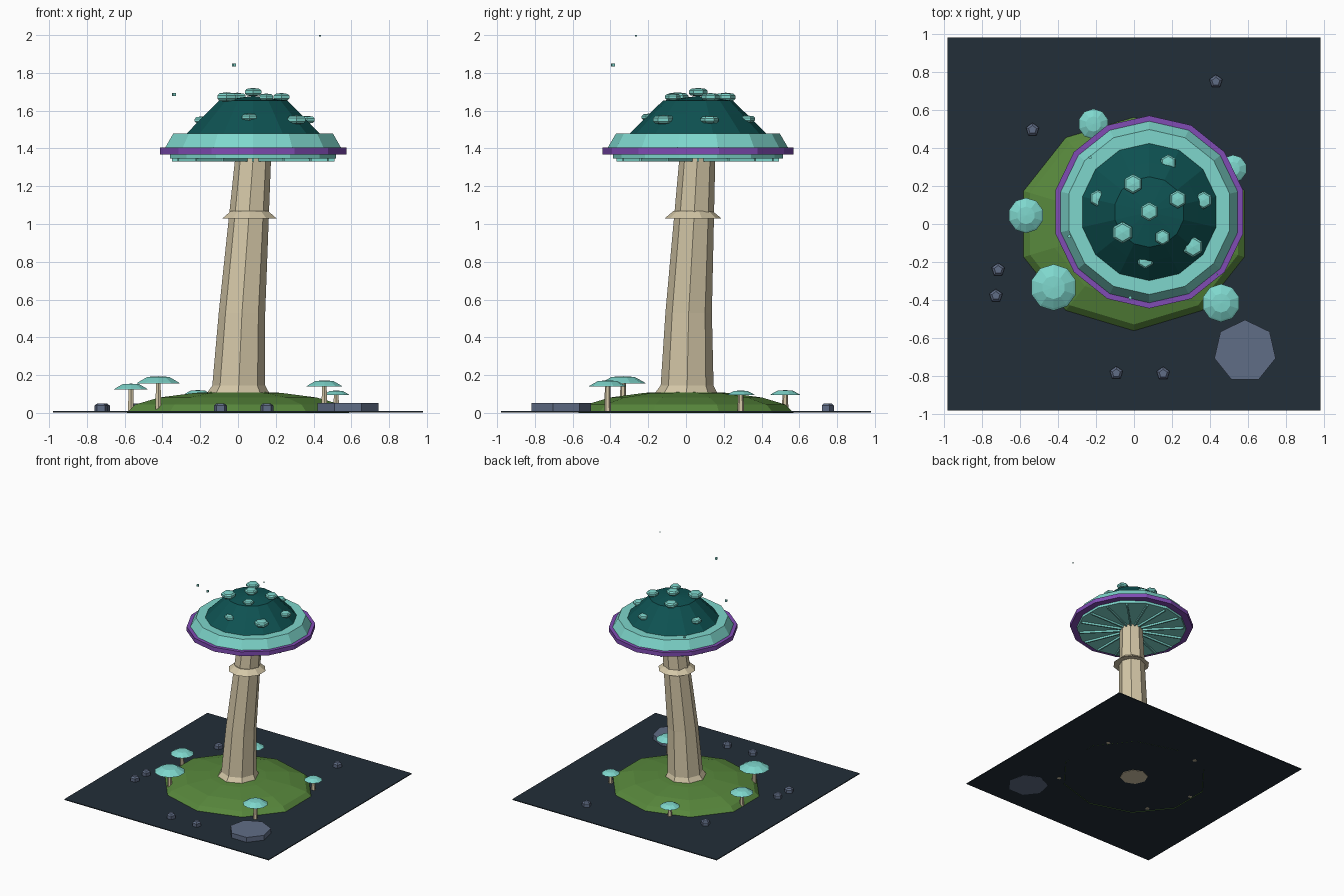
import bpy, bmesh, math
from mathutils import Vector

if "Cube" in bpy.data.objects:
    bpy.data.objects.remove(bpy.data.objects["Cube"])


def material(name, rgb):
    m = bpy.data.materials.new(name)
    lin = [(c / 255 / 12.92) if c < 10 else ((c / 255 + 0.055) / 1.055) ** 2.4 for c in rgb]
    m.diffuse_color = (*lin, 1)
    m.use_nodes = True
    m.node_tree.nodes["Principled BSDF"].inputs["Base Color"].default_value = m.diffuse_color
    return m


GROUND = material("dark slate ground", (34, 46, 56))
MOSS = material("moss green", (88, 136, 60))
STEM = material("pale stem", (212, 199, 167))
DARK = material("deep teal", (14, 82, 82))
TEAL = material("light teal", (126, 214, 204))
PURPLE = material("purple", (128, 76, 180))
STONE = material("blue grey stone", (96, 109, 134))


def finish(name, bm, mat):
    bmesh.ops.recalc_face_normals(bm, faces=bm.faces)
    me = bpy.data.meshes.new(name)
    bm.to_mesh(me)
    bm.free()
    me.materials.append(mat)
    ob = bpy.data.objects.new(name, me)
    bpy.context.collection.objects.link(ob)
    return ob


def lathe(name, sides, rings, mat, centre=(0, 0), turn=90, sy=1.0, caps=True):
    """Stack polygon rings (radius, z, optional dx, dy); radius 0 makes a point."""
    bm = bmesh.new()
    loops = []
    for ring in rings:
        r, z = ring[:2]
        dx, dy = ring[2:] if len(ring) == 4 else (0, 0)
        cx, cy = centre[0] + dx, centre[1] + dy
        if r == 0:
            loops.append([bm.verts.new((cx, cy, z))])
            continue
        angles = [math.radians(turn) + math.tau * i / sides for i in range(sides)]
        loops.append([bm.verts.new((cx + r * math.cos(a), cy + r * sy * math.sin(a), z))
                      for a in angles])
    for a, b in zip(loops, loops[1:]):
        for i in range(sides):
            j = (i + 1) % sides
            quad = [a[i % len(a)], a[j % len(a)], b[j % len(b)], b[i % len(b)]]
            bm.faces.new(list(dict.fromkeys(quad)))
    if caps:
        for loop in (loops[0], loops[-1]):
            if len(loop) > 2:
                bm.faces.new(loop)
    return finish(name, bm, mat)


def box(name, centre, size, mat, angle=0):
    bm = bmesh.new()
    bmesh.ops.create_cube(bm, size=1)
    bmesh.ops.scale(bm, vec=size, verts=bm.verts)
    ob = finish(name, bm, mat)
    ob.location = centre
    ob.rotation_euler.z = angle
    return ob


# Ground plate and mossy mound
box("ground", (0, 0, 0.0065), (1.96, 1.96, 0.007), GROUND)
mound = [(0.62 * math.cos(t), 0.115 * math.sin(t))
         for t in (math.radians(22.5 * k) for k in range(4))]
lathe("mound", 10, mound + [(0, 0.115)], MOSS, sy=0.92, caps=False)

# Leaning trunk with flared foot and skirt
lathe("trunk", 8, [(0.115, 0.0), (0.168, 0.1), (0.14, 0.145, 0.004, 0.006),
                   (0.123, 0.53, 0.021, 0.014), (0.095, 1.35, 0.08, 0.06)], STEM)
lathe("trunk_skirt", 10, [(0.15, 1.03), (0.102, 1.07)], STEM, (0.061, 0.037))

# Large cap
C = (0.08, 0.063)
lathe("cap_rim", 14, [(0.506, 1.368), (0.506, 1.405)], PURPLE, C)
lathe("cap_band", 14, [(0.482, 1.395), (0.475, 1.408), (0.433, 1.48)], TEAL, C)
lathe("cap_dome", 14, [(0.365, 1.475), (0.26, 1.58), (0.185, 1.653), (0, 1.678)], DARK, C)
lathe("cap_underside", 14, [(0.45, 1.347), (0.45, 1.372)], TEAL, C)
for i in range(16):
    a = math.tau * i / 16
    box("gill", (C[0] + 0.26 * math.cos(a), C[1] + 0.26 * math.sin(a), 1.34),
        (0.34, 0.012, 0.02), TEAL, a)

# Spots on the cap: x, y, z, radius
SPOTS = [(0.08, 0.065, 1.698, 0.05), (-0.005, 0.21, 1.672, 0.052), (0.23, 0.13, 1.672, 0.048),
         (-0.06, -0.045, 1.672, 0.057), (0.15, -0.07, 1.672, 0.042),
         (-0.19, 0.135, 1.55, 0.045), (0.365, 0.125, 1.552, 0.047),
         (0.31, -0.12, 1.552, 0.055), (0.18, 0.32, 1.555, 0.045), (0.06, -0.19, 1.565, 0.045)]
for x, y, z, r in SPOTS:
    lathe("cap_spot", 6, [(0, z - 0.45 * r), (0.8 * r, z - 0.35 * r), (r, z - 0.15 * r),
                          (r, z + 0.15 * r), (0.8 * r, z + 0.35 * r), (0, z + 0.45 * r)],
          TEAL, (x, y))

# Small mushrooms: x, y, cap base height, cap radius
SMALL = [(-0.567, 0.045, 0.125, 0.093), (-0.422, -0.333, 0.155, 0.122),
         (-0.213, 0.525, 0.095, 0.08), (0.52, 0.29, 0.095, 0.073), (0.457, -0.415, 0.14, 0.1)]
for x, y, z, r in SMALL:
    lathe("small_stem", 6, [(0.018, 0.002), (0.014, z + 0.01)], STEM, (x, y))
    lathe("small_cap", 10, [(r, z), (0.9 * r, z + 0.07 * r), (0.5 * r, z + 0.29 * r),
                            (0, z + 0.32 * r)], TEAL, (x, y))

# Stone slab and pebbles
lathe("stone_slab", 7, [(0.165, 0.002), (0.165, 0.052)], STONE, (0.583, -0.668))
for p in [(0.43, 0.748), (-0.533, 0.495), (-0.713, -0.24), (-0.725, -0.377),
          (-0.093, -0.783), (0.153, -0.785)]:
    lathe("pebble", 5, [(0.036, 0.004), (0.036, 0.038), (0.022, 0.05)], STONE, p)

# Drifting spores: x, y, z, size
for x, y, z, s in [(0.435, -0.265, 1.996, 0.008), (-0.02, -0.387, 1.842, 0.016),
                   (-0.34, -0.065, 1.685, 0.016), (-0.23, 0.35, 1.5, 0.014)]:
    box("spore", (x, y, z), (s, s, s), TEAL, 0.4)
